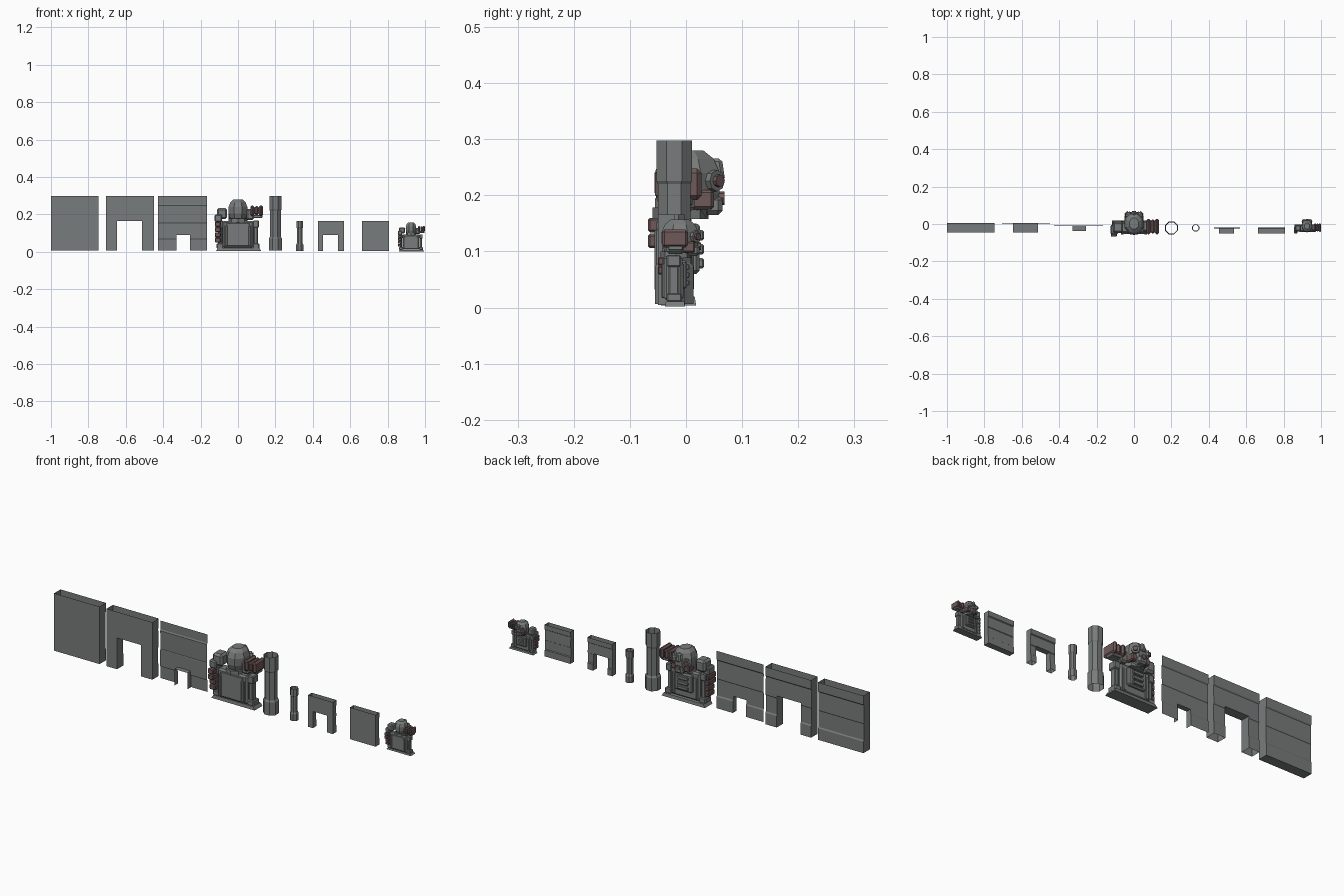
import bpy, bmesh
from math import cos, sin, pi
from mathutils import Vector, Matrix

if "Cube" in bpy.data.objects:
    bpy.data.objects.remove(bpy.data.objects["Cube"])

def material(name, col):
    m = bpy.data.materials.new(name)
    m.diffuse_color = (*col, 1)
    m.use_nodes = True
    m.node_tree.nodes["Principled BSDF"].inputs["Base Color"].default_value = m.diffuse_color
    return m

STEEL = material("steel", (0.19, 0.20, 0.20))
RED = material("dull_red", (0.16, 0.10, 0.10))

def finish(name, bm, mat=STEEL, xf=None, closed=True):
    if xf:
        bm.transform(xf)
    bmesh.ops.remove_doubles(bm, verts=bm.verts, dist=1e-5)
    if closed:
        bmesh.ops.recalc_face_normals(bm, faces=bm.faces)
    me = bpy.data.meshes.new(name)
    bm.to_mesh(me)
    bm.free()
    me.materials.append(mat)
    ob = bpy.data.objects.new(name, me)
    bpy.context.collection.objects.link(ob)
    return ob

def quad(bm, *pts):
    bm.faces.new([bm.verts.new(p) for p in pts])

# hollow wall panel with raised bands on the back and an optional doorway
def wall(name, x0, x1, z0, z1, yf, yb, door=None, floor=False, sheet=False):
    h, step = z1 - z0, 0.004
    prof = [(z0, yb), (z0 + .2 * h, yb), (z0 + .22 * h, yb - step), (z0 + .5 * h, yb - step),
            (z0 + .51 * h, yb - step * .5), (z0 + .83 * h, yb - step), (z0 + .85 * h, yb), (z1, yb)]

    def back(z):
        for (a, ya), (b, y2) in zip(prof, prof[1:]):
            if z <= b + 1e-6:
                return ya + (y2 - ya) * (z - a) / (b - a)
        return yb

    zs = sorted({p[0] for p in prof} | ({door[2]} if door else set()))
    xs = [x0, door[0], door[1], x1] if door else [x0, x1]
    bm = bmesh.new()
    for za, zb in zip(zs, zs[1:]):
        gap = door and zb <= door[2] + 1e-6
        for i, (a, b) in enumerate(zip(xs, xs[1:])):
            if gap and i == 1:
                continue
            quad(bm, (b, back(za), za), (a, back(za), za), (a, back(zb), zb), (b, back(zb), zb))
            if not sheet:
                quad(bm, (a, yf, za), (b, yf, za), (b, yf, zb), (a, yf, zb))
        sides = [] if sheet else [x0, x1]
        for x in sides + (list(door[:2]) if gap else []):
            quad(bm, (x, yf, za), (x, back(za), za), (x, back(zb), zb), (x, yf, zb))
    if door:
        a, b, t = door
        quad(bm, (a, yf, t), (b, yf, t), (b, back(t), t), (a, back(t), t))
    if floor:
        quad(bm, (x0, yf, z0), (x0, yb, z0), (x1, yb, z0), (x1, yf, z0))
    finish(name, bm)

wall("plain_wall", -1.0, -.745, .007, .298, -.045, .006, floor=True)
wall("wide_door_wall", -.706, -.449, .007, .298, -.045, .006, (-.647, -.513, .166))
wall("small_door_wall", -.428, -.166, .007, .298, -.038, -.008, (-.33, -.257, .09), sheet=True)
wall("low_door_wall", .428, .567, .005, .166, -.05, -.02, (.455, .535, .09))
wall("low_plain_wall", .663, .807, .005, .166, -.05, -.02, floor=True)

# open chamfered columns
def column(name, cx, cy, rings):
    bm = bmesh.new()
    k = .42
    shape = [(1, -k), (1, k), (k, 1), (-k, 1), (-1, k), (-1, -k), (-k, -1), (k, -1)]
    loops = [[bm.verts.new((cx + r * x, cy + r * y, z)) for x, y in shape] for r, z in rings]
    for lo, hi in zip(loops, loops[1:]):
        for i in range(8):
            j = (i + 1) % 8
            bm.faces.new((lo[i], lo[j], hi[j], hi[i]))
    finish(name, bm)

column("tall_column", .2, -.021, [(.0345, .006), (.0345, .072), (.029, .08), (.029, .22), (.032, .226), (.032, .298)])
column("short_column", .33, -.021, [(.019, .005), (.019, .04), (.015, .046), (.015, .125), (.018, .13), (.018, .166)])

# guardian building blocks
def block(name, xf, x, y, z, mat=STEEL, bev=.004, taper=1.0):
    bm = bmesh.new()
    bmesh.ops.create_cube(bm, size=1)
    for v in bm.verts:
        f = taper if v.co.z > 0 else 1
        v.co = ((x[0] + x[1]) / 2 + v.co.x * f * (x[1] - x[0]),
                (y[0] + y[1]) / 2 + v.co.y * f * (y[1] - y[0]),
                (z[0] + z[1]) / 2 + v.co.z * (z[1] - z[0]))
    if bev:
        bmesh.ops.bevel(bm, geom=bm.edges[:], offset=bev, segments=1, affect='EDGES')
    finish(name, bm, mat, xf)

def rod(name, xf, c, r, depth, axis, sides=8, mat=STEEL, r2=None):
    bm = bmesh.new()
    rot = Vector((0, 0, 1)).rotation_difference(Vector(axis)).to_matrix().to_4x4()
    bmesh.ops.create_cone(bm, cap_ends=True, segments=sides, radius1=r, radius2=r if r2 is None else r2,
                          depth=depth, matrix=Matrix.Translation(c) @ rot)
    finish(name, bm, mat, xf)

def guardian(tag, x, y, s):
    xf = Matrix.Translation((x, y, 0)) @ Matrix.Scale(s, 4)
    n = lambda part: tag + "_" + part
    # lower body and base
    block(n("body"), xf, (-.083, .083), (-.048, .01), (.022, .165), bev=.008)
    block(n("chest_panel"), xf, (-.05, .05), (0, .024), (.06, .15), bev=.006)
    block(n("front_panel"), xf, (-.062, .062), (-.053, -.04), (.03, .155), bev=.003)
    block(n("base"), xf, (-.118, .125), (-.045, .018), (.004, .02), taper=.92, bev=0)
    for i in range(3):
        block(n("belly_rib"), xf, (-.03, .03), (.02, .032), (.07 + i * .025, .088 + i * .025), bev=.003)
    for sx in (-1, 1):
        rng = lambda a, b: tuple(sorted((sx * a, sx * b)))
        block(n("side_pillar"), xf, rng(.084, .106), (-.034, -.002), (.018, .16))
        block(n("pillar_foot"), xf, rng(.078, .114), (-.04, .008), (.018, .045))
        block(n("pillar_cap"), xf, rng(.08, .112), (-.04, .004), (.13, .168))
        block(n("inner_strut"), xf, rng(.055, .07), (-.056, .014), (.03, .14), bev=.003)
        rod(n("eye_ring"), xf, (sx * .03, .048, .226), .019, .022, (sx * .7, .7, 0))
        rod(n("eye"), xf, (sx * .034, .052, .226), .011, .026, (sx * .7, .7, 0), mat=RED)
        block(n("cheek"), xf, rng(.022, .05), (.005, .05), (.175, .21), mat=RED, bev=.005)
    # faceted head
    bm = bmesh.new()
    rings = [(.55, .16), (.85, .18), (1, .205), (1, .24), (.82, .265), (.5, .28)]
    loops = []
    for f, z in rings:
        loops.append([bm.verts.new((.05 * f * cos(a) / cos(pi / 8), .002 + .058 * f * sin(a) / cos(pi / 8), z))
                      for a in [pi / 8 + i * pi / 4 for i in range(8)]])
    for lo, hi in zip(loops, loops[1:]):
        for i in range(8):
            j = (i + 1) % 8
            bm.faces.new((lo[i], lo[j], hi[j], hi[i]))
    bm.faces.new(loops[0][::-1])
    bm.faces.new(loops[-1])
    finish(n("head"), bm, STEEL, xf)
    block(n("brow"), xf, (-.014, .014), (.03, .07), (.225, .266), bev=.006, taper=.7)
    block(n("jaw"), xf, (-.024, .024), (.03, .065), (.165, .2), bev=.008)
    rod(n("snout"), xf, (0, .06, .195), .012, .018, (0, 1, 0), mat=RED)
    rod(n("neck"), xf, (0, -.01, .168), .05, .02, (0, 0, 1))
    # left shoulder and hanging segmented arm
    block(n("left_shoulder"), xf, (-.113, -.058), (-.048, .012), (.175, .235), bev=.01)
    block(n("shoulder_guard"), xf, (-.125, -.085), (-.055, -.005), (.16, .2), bev=.006)
    for i in range(4):
        dy = 0 if i > 1 else .014
        block(n("left_arm_segment"), xf, (-.124, -.092), (-.068 + dy, -.005), (.05 + i * .028, .076 + i * .028), RED)
    # right shoulder and raised arm
    block(n("right_shoulder"), xf, (.045, .085), (-.04, .015), (.17, .23), bev=.008)
    for i in range(3):
        g = .004 * (i % 2)
        block(n("right_arm_segment"), xf, (.066 + i * .023, .088 + i * .023), (-.055 + g, .028 - g), (.192 + g, .248 - g), RED, bev=.008)
    block(n("arm_brace"), xf, (.07, .13), (-.035, .012), (.182, .198), bev=.003)

guardian("large_guardian", 0, 0, 1)
guardian("small_guardian", .925, -.012, .56)
